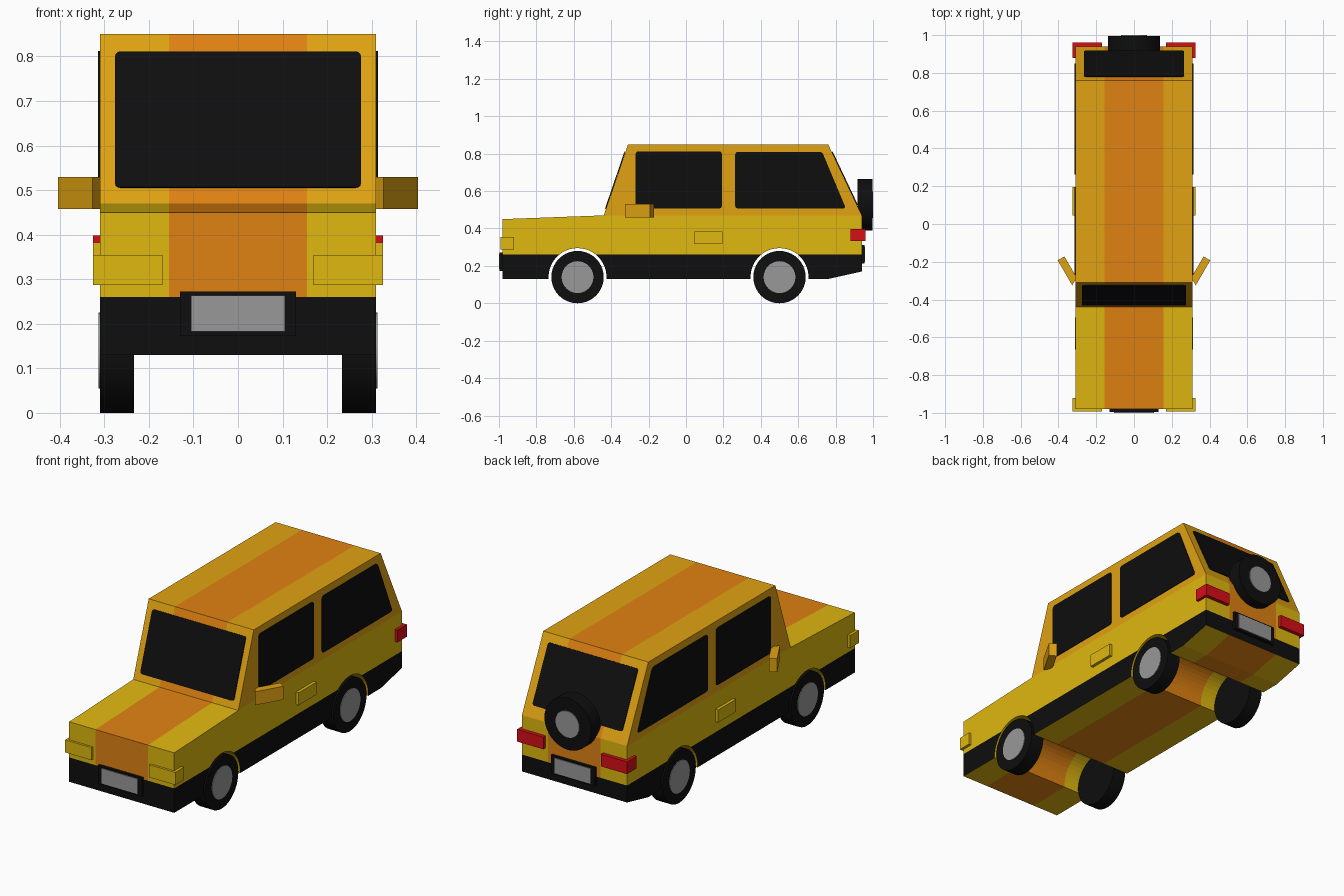
import bpy, bmesh, math
from mathutils import Vector, Matrix

if "Cube" in bpy.data.objects:
    bpy.data.objects.remove(bpy.data.objects["Cube"])


def mat(name, r, g, b):
    lin = [((c / 255 + 0.055) / 1.055) ** 2.4 if c > 10 else c / 255 / 12.92 for c in (r, g, b)]
    m = bpy.data.materials.new(name)
    m.diffuse_color = (*lin, 1)
    m.use_nodes = True
    m.node_tree.nodes["Principled BSDF"].inputs["Base Color"].default_value = m.diffuse_color
    return m


YELLOW = mat("yellow", 224, 184, 16)
AMBER = mat("amber", 224, 162, 18)
ORANGE = mat("orange", 224, 130, 18)
BLACK = mat("black", 14, 14, 14)
GREY = mat("grey", 152, 152, 152)
RED = mat("red", 215, 14, 22)


def finish(bm, name, *mats):
    bmesh.ops.recalc_face_normals(bm, faces=bm.faces)
    me = bpy.data.meshes.new(name)
    bm.to_mesh(me)
    bm.free()
    for m in mats:
        me.materials.append(m)
    ob = bpy.data.objects.new(name, me)
    bpy.context.collection.objects.link(ob)
    return ob


def prism(name, pts, vec, m, corner=0.0):
    """Polygon of 3D points, optional rounded corners, extruded along vec."""
    bm = bmesh.new()
    f = bm.faces.new([bm.verts.new(p) for p in pts])
    if corner:
        bmesh.ops.bevel(bm, geom=bm.verts[:], offset=corner, segments=3,
                        profile=0.5, affect='VERTICES')
    r = bmesh.ops.extrude_face_region(bm, geom=bm.faces[:])
    bmesh.ops.translate(bm, vec=vec, verts=[v for v in r["geom"] if isinstance(v, bmesh.types.BMVert)])
    return finish(bm, name, m)


def box(name, x0, x1, y0, y1, z0, z1, m):
    return prism(name, [(x0, y0, z0), (x1, y0, z0), (x1, y1, z0), (x0, y1, z0)], (0, 0, z1 - z0), m)


def disc(name, centre, radius, depth, axis, m):
    bm = bmesh.new()
    rot = Vector((0, 0, 1)).rotation_difference(Vector(axis)).to_matrix().to_4x4()
    bmesh.ops.create_cone(bm, cap_ends=True, segments=40, radius1=radius, radius2=radius,
                          depth=depth, matrix=Matrix.Translation(centre) @ rot)
    ob = finish(bm, name, m)
    bpy.context.view_layer.objects.active = ob
    ob.select_set(True)
    bpy.ops.object.shade_smooth_by_angle()
    ob.select_set(False)
    return ob


W, AXLES, WZ = 0.31, (-0.58, 0.50), 0.14


# Body: side profile with open wheel arches, extruded across the width
def arch(y):
    return [(y - 0.155 * math.cos(a), WZ + 0.155 * math.sin(a))
            for a in (math.radians(-3.7 + 187.4 * i / 24) for i in range(25))]


profile = [(-0.98, 0.13)] + arch(AXLES[0]) + arch(AXLES[1]) + [
    (0.76, 0.13), (0.94, 0.17), (0.94, 0.47), (0.76, 0.85),
    (-0.31, 0.85), (-0.44, 0.47), (-0.98, 0.45)]
body = prism("body", [(-W, y, z) for y, z in profile], (2 * W, 0, 0), YELLOW)
bm = bmesh.new()
bm.from_mesh(body.data)
for co, no in (((0, 0, 0.26), (0, 0, 1)), ((0, 0, 0.47), (0, 0, 1)),
               ((0.155, 0, 0), (1, 0, 0)), ((-0.155, 0, 0), (1, 0, 0))):
    bmesh.ops.bisect_plane(bm, geom=bm.verts[:] + bm.edges[:] + bm.faces[:],
                           plane_co=co, plane_no=no, dist=1e-5)
for f in bm.faces:
    c = f.calc_center_bounds()
    side = abs(f.normal.x) > 0.9
    end = abs(f.normal.y) > 0.95 and abs(c.y) > 0.9
    if c.z < 0.26 and (side or end):
        f.material_index = 3            # black skirt
    elif abs(c.x) < 0.15 and not side:
        f.material_index = 2            # centre stripe
    elif c.z > 0.472:
        f.material_index = 1            # cabin
bm.to_mesh(body.data)
bm.free()
for m in (AMBER, ORANGE, BLACK):
    body.data.materials.append(m)


# Windscreen and rear window on the sloped faces
def slope_window(name, hw, low, high, out):
    (y0, z0), (y1, z1) = low, high
    n = Vector((0, out * (z1 - z0), abs(y1 - y0))).normalized() * 0.005
    prism(name, [(-hw, y0, z0), (hw, y0, z0), (hw, y1, z1), (-hw, y1, z1)], n, BLACK, 0.012)


slope_window("windscreen", 0.276, (-0.428, 0.505), (-0.324, 0.81), -1)
slope_window("rear_window", 0.265, (0.914, 0.525), (0.779, 0.81), 1)

for s, tag in ((1, "right"), (-1, "left")):
    # Side windows
    for name, pts in (("front", [(-0.27, 0.507), (0.192, 0.507), (0.192, 0.812), (-0.27, 0.812)]),
                      ("rear", [(0.263, 0.507), (0.855, 0.507), (0.728, 0.81), (0.263, 0.81)])):
        prism(f"{name}_side_window_{tag}", [(s * W, y, z) for y, z in pts],
              (s * 0.004, 0, 0), BLACK, 0.015)
    # Lights and door handle
    x = sorted((s * 0.17, s * 0.325))
    box(f"headlight_{tag}", *x, -0.992, -0.92, 0.287, 0.354, YELLOW)
    box(f"tail_light_{tag}", *x, 0.88, 0.96, 0.333, 0.398, RED)
    box(f"door_handle_{tag}", *sorted((s * 0.3, s * 0.326)), 0.045, 0.195, 0.316, 0.383, YELLOW)
    # Mirror
    prism(f"mirror_{tag}", [(s * x, y, 0.458) for x, y in
          ((0.303, -0.285), (0.327, -0.325), (0.404, -0.192), (0.368, -0.172))],
          (0, 0, 0.072), AMBER)
    # Wheels
    for y, end in zip(AXLES, ("front", "rear")):
        disc(f"{end}_tyre_{tag}", (s * 0.2715, y, WZ), 0.14, 0.077, (1, 0, 0), BLACK)
        disc(f"{end}_hub_{tag}", (s * 0.309, y, WZ), 0.085, 0.008, (1, 0, 0), GREY)

# Spare wheel on the tail
disc("spare_tyre", (0, 0.957, 0.527), 0.138, 0.078, (0, 1, 0), BLACK)
disc("spare_hub", (0, 0.996, 0.527), 0.07, 0.008, (0, 1, 0), GREY)

# Number plates in black holders
box("front_plate_holder", -0.13, 0.13, -0.996, -0.97, 0.173, 0.272, BLACK)
box("front_plate", -0.106, 0.106, -1.0, -0.994, 0.183, 0.264, GREY)
box("rear_plate_holder", -0.13, 0.13, 0.93, 0.954, 0.212, 0.311, BLACK)
box("rear_plate", -0.106, 0.106, 0.952, 0.958, 0.222, 0.303, GREY)
